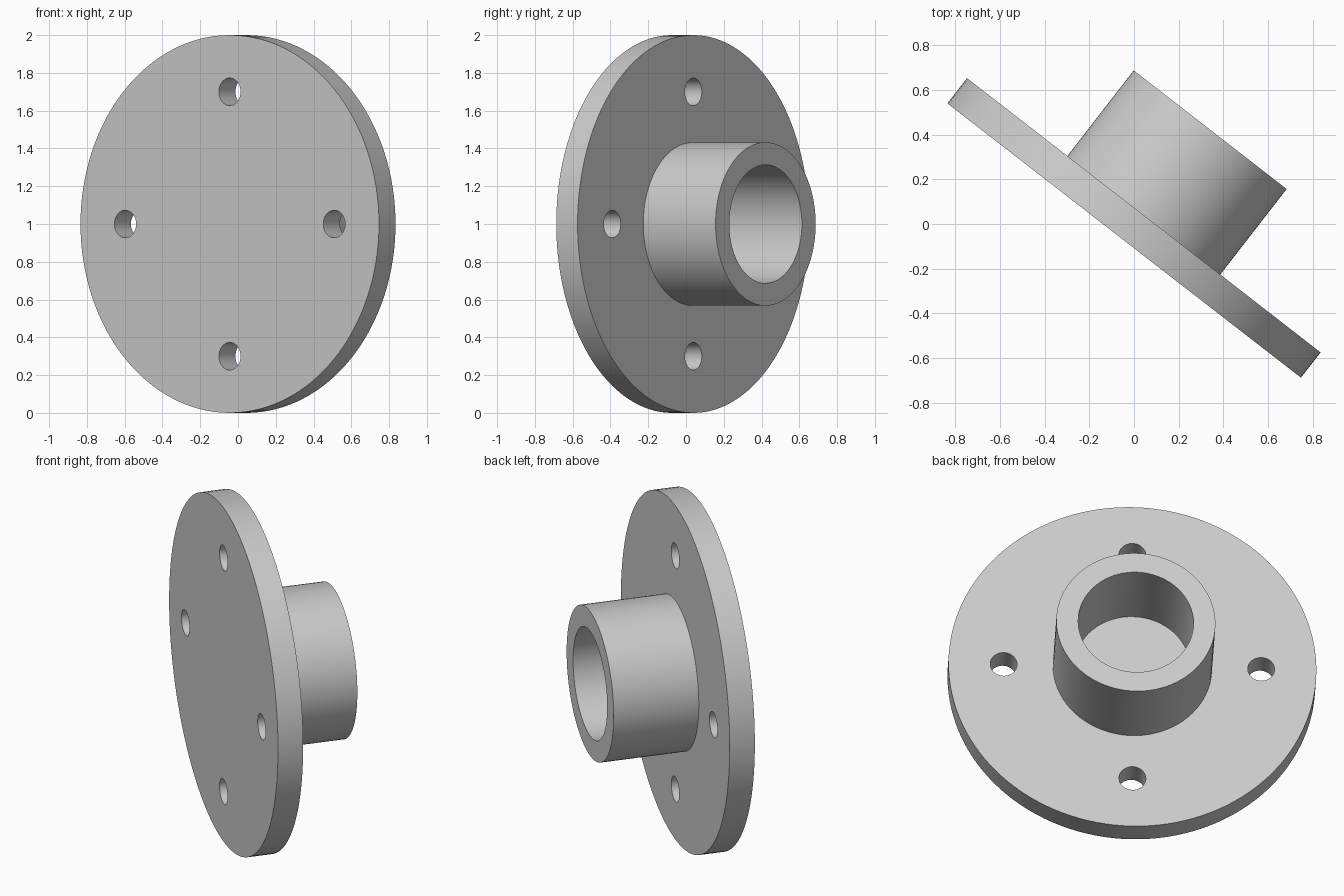
import bpy, bmesh, math
from mathutils import Matrix, Vector

if "Cube" in bpy.data.objects:
    bpy.data.objects.remove(bpy.data.objects["Cube"])

# Local frame: z = flange axis, which lies flat and is turned in plan
ANGLE = math.radians(37.8)
s, c = math.sin(ANGLE), math.cos(ANGLE)
FRAME = Matrix(((c, 0, s, 0),
                (-s, 0, c, -0.0175),
                (0, -1, 0, 1),
                (0, 0, 0, 1)))
T = 0.143            # flange thickness
HUB = 0.484          # hub height above flange
HUB_R, BORE_R = 0.4325, 0.3135
HOLE_R, BOLT_R = 0.073, 0.70

grey = bpy.data.materials.new("plain grey")
grey.diffuse_color = (0.6, 0.6, 0.6, 1)
grey.use_nodes = True
grey.node_tree.nodes["Principled BSDF"].inputs["Base Color"].default_value = grey.diffuse_color


def lathe(name, profile, steps, centre=(0, 0)):
    """Revolve a closed (radius, z) profile around the local z axis."""
    bm = bmesh.new()
    rings = []
    for i in range(steps):
        a = 2 * math.pi * i / steps
        rings.append([bm.verts.new((r * math.cos(a) + centre[0],
                                    r * math.sin(a) + centre[1], z)) for r, z in profile])
    n = len(profile)
    for i in range(steps):
        p, q = rings[i], rings[(i + 1) % steps]
        for j in range(n if n > 2 else 1):
            k = (j + 1) % n
            bm.faces.new((p[j], q[j], q[k], p[k]))
    if n == 2:       # solid cylinder: cap both ends
        for j in range(2):
            bm.faces.new([ring[j] for ring in rings])
    bmesh.ops.recalc_face_normals(bm, faces=bm.faces)
    me = bpy.data.meshes.new(name)
    bm.to_mesh(me)
    bm.free()
    me.materials.append(grey)
    ob = bpy.data.objects.new(name, me)
    bpy.context.collection.objects.link(ob)
    ob.matrix_world = FRAME
    return ob


def activate(ob):
    bpy.ops.object.select_all(action='DESELECT')
    ob.select_set(True)
    bpy.context.view_layer.objects.active = ob


# Round flange plate
flange = lathe("flange", [(1, -T / 2), (1, T / 2)], 128)

# Four bolt holes
for i in range(4):
    a = i * math.pi / 2
    cutter = lathe("bolt_hole_cutter", [(HOLE_R, -T), (HOLE_R, T)], 40,
                   (BOLT_R * math.cos(a), BOLT_R * math.sin(a)))
    cutter.hide_render = True
    mod = flange.modifiers.new("bolt_hole", 'BOOLEAN')
    mod.operation, mod.solver, mod.object = 'DIFFERENCE', 'EXACT', cutter
    activate(flange)
    bpy.ops.object.modifier_apply(modifier=mod.name)
    bpy.data.objects.remove(cutter)

# Tubular hub, seated slightly into the plate; the plate closes its bore
z0, z1 = T / 2 - 0.02, T / 2 + HUB
hub = lathe("hub", [(BORE_R, z0), (HUB_R, z0), (HUB_R, z1), (BORE_R, z1)], 96)

# Smooth round walls with crisp rims
for ob in (flange, hub):
    activate(ob)
    bpy.ops.object.shade_smooth_by_angle(angle=math.radians(30))
